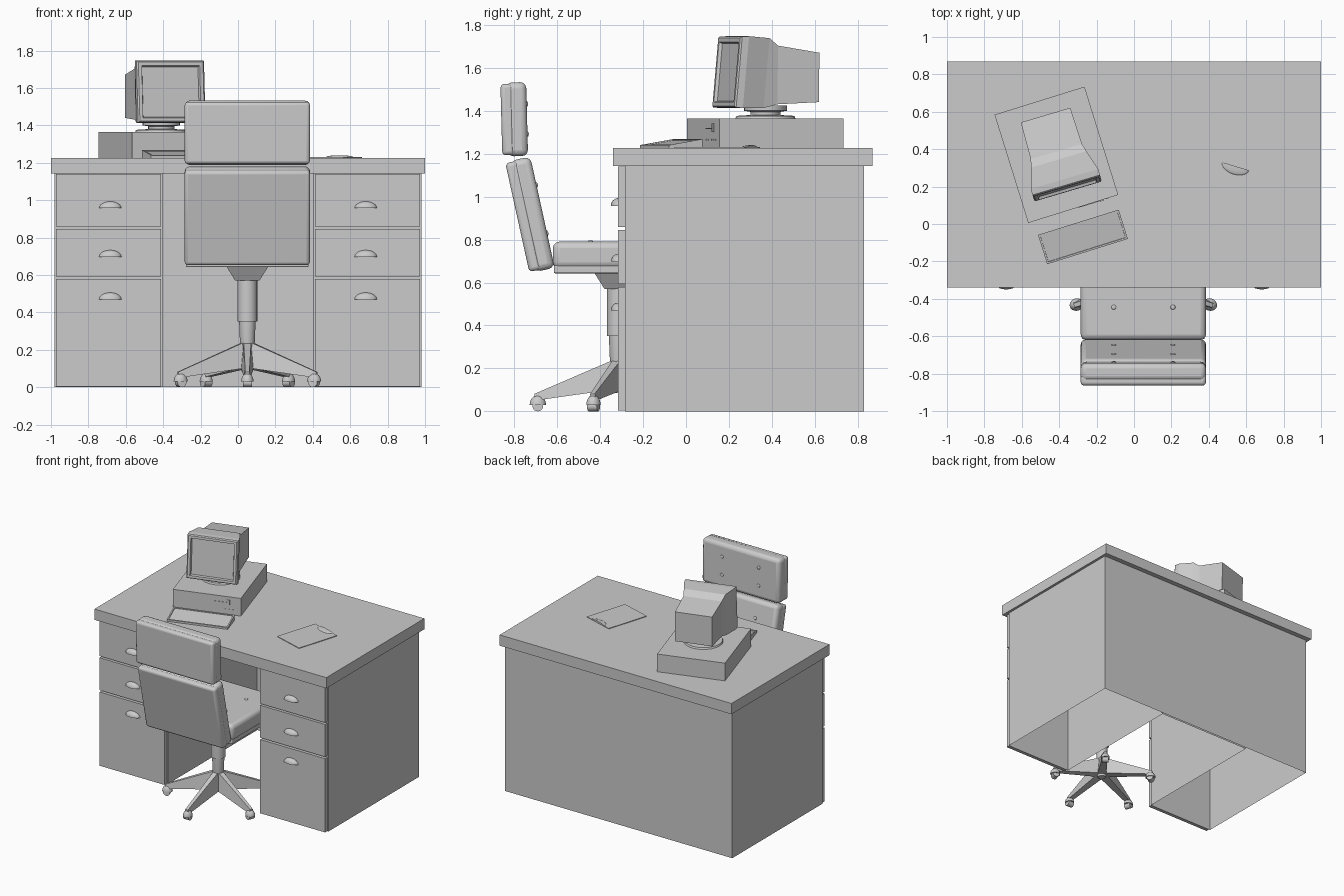
import bpy, bmesh
from math import radians, pi, cos, sin
from mathutils import Matrix, Vector

if "Cube" in bpy.data.objects:
    bpy.data.objects.remove(bpy.data.objects["Cube"])

def place(x, y, z=0, rz=0, rx=0):
    return (Matrix.Translation((x, y, z)) @ Matrix.Rotation(radians(rz), 4, 'Z')
            @ Matrix.Rotation(radians(rx), 4, 'X'))

def finish(name, bm, m=Matrix(), smooth=False, bevel=0, segs=3):
    bmesh.ops.recalc_face_normals(bm, faces=bm.faces)
    me = bpy.data.meshes.new(name)
    bm.to_mesh(me)
    bm.free()
    ob = bpy.data.objects.new(name, me)
    bpy.context.collection.objects.link(ob)
    ob.matrix_world = m
    if bevel:
        mod = ob.modifiers.new("Bevel", 'BEVEL')
        mod.width, mod.segments = bevel, segs
    if smooth:
        bpy.ops.object.select_all(action='DESELECT')
        ob.select_set(True)
        bpy.context.view_layer.objects.active = ob
        bpy.ops.object.shade_smooth_by_angle(angle=radians(35))
    return ob

def box(name, lo, hi, m=Matrix(), **kw):
    bm = bmesh.new()
    bmesh.ops.create_cube(bm, size=1)
    for v in bm.verts:
        v.co = [(lo[i] + hi[i]) / 2 + v.co[i] * (hi[i] - lo[i]) for i in range(3)]
    return finish(name, bm, m, **kw)

def loft(rings):
    bm = bmesh.new()
    vs = [[bm.verts.new(p) for p in r] for r in rings]
    n = len(vs[0])
    for a, b in zip(vs, vs[1:]):
        for i in range(n):
            bm.faces.new((a[i], a[(i + 1) % n], b[(i + 1) % n], b[i]))
    front = bm.faces.new(vs[0])
    bm.faces.new(vs[-1])
    bmesh.ops.recalc_face_normals(bm, faces=bm.faces)
    return bm, front

def turned(name, profile, m, sides=24):
    # stacked circles from (radius, height) pairs
    rings = [[(r * cos(2 * pi * i / sides), r * sin(2 * pi * i / sides), z)
              for i in range(sides)] for r, z in profile]
    return finish(name, loft(rings)[0], m, smooth=True)

def ball(name, size, m, keep=()):
    # ellipsoid, optionally cut through the centre and capped
    bm = bmesh.new()
    bmesh.ops.create_uvsphere(bm, u_segments=20, v_segments=12, radius=1)
    for no in keep:
        geom = bm.verts[:] + bm.edges[:] + bm.faces[:]
        res = bmesh.ops.bisect_plane(bm, geom=geom, plane_co=(0, 0, 0), plane_no=no,
                                     clear_inner=True, dist=1e-5)
        edges = [e for e in res['geom_cut'] if isinstance(e, bmesh.types.BMEdge)]
        bmesh.ops.holes_fill(bm, edges=edges, sides=0)
    bmesh.ops.scale(bm, vec=size, verts=bm.verts)
    return finish(name, bm, m, smooth=True)

# --- Desk: top slab and U-shaped carcass, open underneath
box("desk_top", (-1, -.34, 1.142), (1, .868, 1.226))
outline = [(-.98, -.285), (-.405, -.285), (-.405, .815), (.405, .815),
           (.405, -.285), (.98, -.285), (.98, .83), (-.98, .83)]
bm, cap = loft([[(x, y, z) for x, y in outline] for z in (0, 1.142)])
bmesh.ops.delete(bm, geom=[cap], context='FACES_ONLY')
finish("desk_carcass", bm)

# Drawers and cup pulls on both pedestals
for side, s in (("left", -1), ("right", 1)):
    cx = .693 * s
    for i, (z0, z1, hz) in enumerate([(.003, .578, .47), (.592, .845, .697), (.858, 1.14, .957)]):
        box(f"{side}_drawer_{i}", (cx - .28, -.317, z0), (cx + .28, -.285, z1))
        ball(f"{side}_pull_{i}", (.06, .034, .036), place(.683 * s, -.316, hz),
             keep=((0, 0, 1), (0, -1, 0)))

# --- Computer case
case = place(-.415, .37, 1.226, rz=17.3)
box("computer_case", (-.252, -.303, 0), (.252, .303, .138), case)
box("drive_slot", (.04, -.306, .088), (.17, -.303, .094), case)
box("drive_latch", (.15, -.309, .076), (.17, -.303, .114), case)
for i in range(6):
    u = .03 + i * .03
    box(f"case_vent_{i}", (u, -.305, .035), (u + .018, -.303, .042), case)

# Swivel stand
turned("monitor_stand", [(.14, 1.364), (.135, 1.376), (.07, 1.38), (.07, 1.395),
                         (.1, 1.4), (.1, 1.425)], place(-.41, .37))

# Monitor: deep bezel, then a tapering rear housing, leaning back slightly
mon = place(-.41, .37, rz=16.5)
rings = []
for y, hw, z0, z1 in [(-.205, .18, 1.422, 1.738), (-.198, .188, 1.416, 1.745),
                      (-.165, .188, 1.412, 1.747), (-.055, .155, 1.412, 1.738),
                      (.015, .143, 1.43, 1.703), (.218, .138, 1.44, 1.67)]:
    lean = lambda z: y + (z - 1.415) * .09 * (1 if y < 0 else .15)
    rings.append([(-hw, lean(z0), z0), (hw, lean(z0), z0), (hw, lean(z1), z1), (-hw, lean(z1), z1)])
bm, front = loft(rings)
bmesh.ops.inset_individual(bm, faces=[front], thickness=.026)
bmesh.ops.inset_individual(bm, faces=[front], thickness=.008, depth=-.015)
finish("monitor", bm, mon)

# Keyboard: wedge with a recessed key field
kb = place(-.273, -.069, 1.226, rz=17.4)
bm, _ = loft([[(x, -.082, 0), (x, .082, 0), (x, .082, .042), (x, -.082, .014)] for x in (-.226, .226)])
top = max(bm.faces, key=lambda f: f.normal.z)
bmesh.ops.inset_individual(bm, faces=[top], thickness=.014)
bmesh.ops.inset_individual(bm, faces=[top], thickness=.001, depth=-.006)
finish("keyboard", bm, kb)

# Clipboard with half-round clip
clip = place(.494, .146, 1.226, rz=-17)
box("clipboard", (-.125, -.17, 0), (.125, .17, .005), clip)
ball("clip", (.076, .045, .01), clip @ place(0, .17, .004), keep=((0, 0, 1), (0, -1, 0)))

# --- Chair, centred on the column
CX, CY = .05, -.315
chair = place(CX, CY)
box("seat", (-.335, -.305, .665), (.335, .31, .79), chair, bevel=.03, smooth=True)
box("seat_base", (-.328, -.3, .643), (.328, .305, .68), chair, bevel=.006, smooth=True)
bm, _ = loft([[(-a, -a, z), (a, -a, z), (a, a, z), (-a, a, z)] for a, z in ((.065, .57), (.115, .65))])
finish("seat_bracket", bm, chair)

# Back cushions with their rear shells
lower, upper = place(CX, -.727, .915, rx=12.4), place(CX, -.8, 1.36, rx=1.5)
for name, m, h in (("lower_back", lower, .265), ("upper_back", upper, .172)):
    box(name, (-.335, -.035, -h), (.335, .06, h), m, bevel=.028, smooth=True)
    box(name + "_shell", (-.335, -.06, -h + .006), (.335, .0, h - .006), m, bevel=.018, smooth=True)

# Upholstery buttons
for i, s in enumerate((-1, 1)):
    for j, y in enumerate((-.13, .12)):
        ball(f"seat_button_{i}{j}", (.013, .013, .006), place(CX + .158 * s, CY + y, .79))
    for m, name, zs in ((lower, "lower", (-.1, .13)), (upper, "upper", (-.07, .07))):
        for j, z in enumerate(zs):
            ball(f"{name}_button_{i}{j}", (.013, .006, .013), m @ place(.158 * s, .06, z))

# Gas column
turned("column", [(.03, .085), (.034, .1), (.044, .35), (.053, .352), (.053, .58)], chair)

# Five-legged base with casters
for k in range(5):
    leg = chair @ Matrix.Rotation(2 * pi * k / 5, 4, 'Z')
    bm, _ = loft([[(-w, y, z0), (w, y, z0), (w * .6, y, z1), (-w * .6, y, z1)]
                  for y, w, z0, z1 in ((0, .034, .105, .25), (-.39, .018, .05, .082))])
    finish(f"leg_{k}", bm, leg)
    ball(f"caster_hood_{k}", (.033, .038, .046), leg @ place(0, -.375, .03), keep=((0, 0, 1),))
    turned(f"caster_wheel_{k}", [(.025, -.024), (.025, .024)],
           leg @ place(0, -.375, .025) @ Matrix.Rotation(pi / 2, 4, 'Y'), sides=16)
